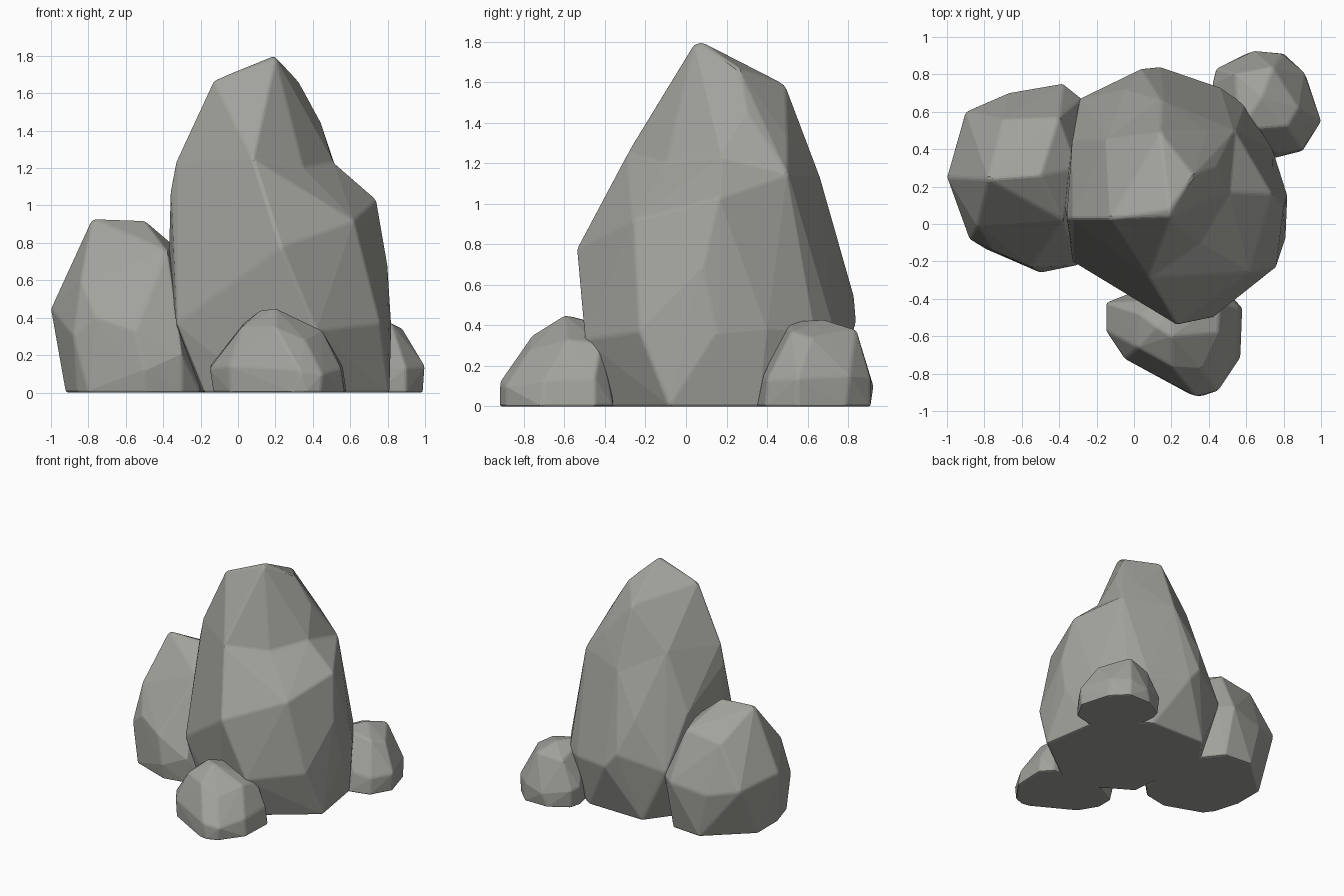
import bpy
import bmesh

default_cube = bpy.data.objects.get("Cube")
if default_cube:
    bpy.data.objects.remove(default_cube, do_unlink=True)


def make_material(name, colour):
    material = bpy.data.materials.new(name)
    material.use_nodes = True
    material.diffuse_color = colour
    shader = next(n for n in material.node_tree.nodes if n.type == "BSDF_PRINCIPLED")
    shader.inputs["Base Color"].default_value = colour
    shader.inputs["Roughness"].default_value = 0.9
    return material


stone = make_material("warm_grey_stone", (0.36, 0.36, 0.335, 1))


def make_rock(name, footprint, corners):
    """Chisel a faceted boulder: hull of a flat footprint and its corner points."""
    bm = bmesh.new()
    for x, y in footprint:
        bm.verts.new((x, y, 0))
    for corner in corners:
        bm.verts.new(corner)

    # Wrap the points and drop anything left inside
    hull = bmesh.ops.convex_hull(bm, input=bm.verts[:])
    spare = {item for key in ("geom_interior", "geom_unused")
             for item in hull[key] if isinstance(item, bmesh.types.BMVert)}
    bmesh.ops.delete(bm, geom=list(spare), context="VERTS")

    # Merge the facets that lie in one plane, such as the underside
    bmesh.ops.dissolve_limit(bm, angle_limit=0.02, verts=bm.verts[:], edges=bm.edges[:])
    bmesh.ops.recalc_face_normals(bm, faces=bm.faces[:])
    mesh = bpy.data.meshes.new(name)
    bm.to_mesh(mesh)
    bm.free()
    mesh.materials.append(stone)
    rock = bpy.data.objects.new(name, mesh)
    bpy.context.scene.collection.objects.link(rock)
    return rock


def fuse(rock, extra):
    """Union a second stone into a rock and remove the leftover."""
    union = rock.modifiers.new("union", "BOOLEAN")
    union.operation = "UNION"
    union.solver = "EXACT"
    union.object = extra
    bpy.context.view_layer.objects.active = rock
    bpy.ops.object.modifier_apply(modifier=union.name)
    bpy.data.objects.remove(extra, do_unlink=True)


def wear_edges(rock):
    """Take the knife edge off the sharper ridges."""
    bevel = rock.modifiers.new("worn_edges", "BEVEL")
    bevel.width = 0.012
    bevel.segments = 2
    bevel.limit_method = "ANGLE"
    bevel.angle_limit = 0.3


# Corners shared by the spire's body and its peak
collar = [
    (-.33, .03, 1.24), (.08, -.29, 1.25), (.35, -.1, 1.2), (.51, .17, 1.23),
    (.54, .5, 1.15), (.15, .66, 1.14), (-.15, .45, 1.27),
]

# Tall central spire with a shoulder on its left side
tall_rock = make_rock(
    "tall_rock",
    footprint=[(-.18, -.2), (-.25, .5), (-.1, .7), (.38, .69), (.62, .52), (.74, .36),
               (.81, -.08), (.41, -.38), (.1, -.37)],
    corners=collar + [
        # shoulder and upper body
        (.74, .16, 1.03), (.62, -.26, .92), (-.36, .03, 1.08),
        # waist
        (.23, -.54, .78), (-.37, .1, .7), (-.33, .45, .83), (-.05, .72, .8), (.8, .08, .68),
        # lower body
        (-.33, -.2, .37), (.42, -.5, .33), (.76, -.23, .37), (.82, .15, .36),
        (.74, .4, .38), (.59, .64, .36), (.46, .73, .38), (.14, .84, .42),
        (.04, .83, .54), (-.29, .67, .42),
    ],
)

# Peak narrowing above the shoulder
peak = make_rock(
    "peak",
    footprint=[],
    corners=collar + [
        (-.13, .03, 1.67), (.2, .04, 1.79), (.19, .08, 1.8), (.32, .26, 1.67),
        (.14, .49, 1.59), (.39, .5, 1.32), (.38, .17, 1.47), (.44, .3, 1.45),
    ],
)
fuse(tall_rock, peak)

# Medium boulder leaning on the spire's right side
side_rock = make_rock(
    "side_rock",
    footprint=[(-.92, .4), (-.92, .15), (-.6, .69), (-.36, .67), (-.15, .4), (-.2, -.1),
               (-.3, -.2), (-.5, -.24), (-.8, -.13), (-.86, -.05)],
    corners=[
        (-.78, .24, .93), (-.5, .26, .92), (-.38, .02, .76), (-.7, .56, .72),
        (-.4, .57, .76), (-.3, .3, .75), (-1, .25, .45), (-.9, .6, .4), (-.67, .7, .35),
        (-.38, .75, .4), (-.28, .67, .4), (-.88, -.08, .3), (-.84, -.01, .6),
        (-.76, -.14, .4), (-.55, -.23, .33), (-.3, -.22, .2), (-.5, -.26, .12),
    ],
)

# Small boulder at the front
front_rock = make_rock(
    "front_rock",
    footprint=[(-.13, -.44), (-.13, -.57), (-.04, -.72), (.3, -.91), (.36, -.92),
               (.44, -.89), (.57, -.71), (.58, -.45), (.5, -.36), (.05, -.34)],
    corners=[
        (.12, -.55, .44), (.2, -.6, .45), (.03, -.48, .37), (.02, -.66, .35),
        (.2, -.76, .35), (.45, -.58, .33), (.36, -.77, .28), (.46, -.42, .31),
        (-.15, -.42, .14), (-.15, -.57, .13), (-.05, -.72, .14), (.33, -.92, .12),
        (.45, -.89, .1), (.55, -.7, .13), (.56, -.45, .14), (.2, -.4, .4),
    ],
)

# Small boulder at the back
back_rock = make_rock(
    "back_rock",
    footprint=[(.43, .74), (.45, .82), (.6, .91), (.8, .91), (.92, .79), (.99, .55),
               (.9, .39), (.74, .35), (.5, .4)],
    corners=[
        (.56, .5, .42), (.68, .68, .43), (.82, .52, .37), (.88, .62, .34),
        (.74, .84, .38), (.54, .8, .35), (.42, .75, .15), (.44, .83, .14),
        (.64, .925, .1), (.79, .91, .14), (.91, .81, .15), (1, .55, .14),
        (.9, .4, .13), (.76, .38, .15),
    ],
)

for boulder in (tall_rock, side_rock, front_rock, back_rock):
    wear_edges(boulder)
